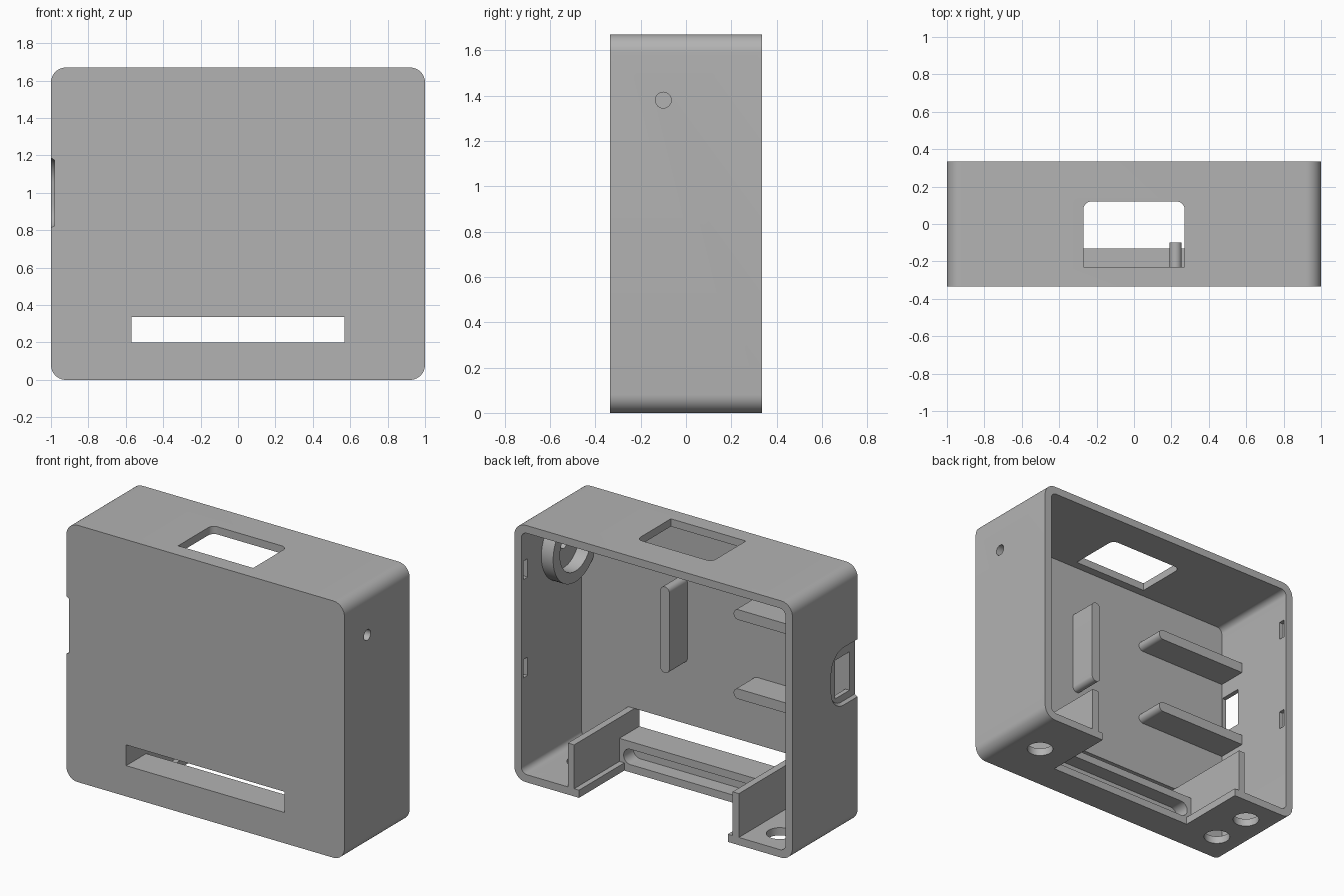
import bpy, bmesh
from math import cos, sin, pi

cube = bpy.data.objects.get("Cube")
if cube:
    bpy.data.objects.remove(cube, do_unlink=True)

GREY = (0.45, 0.45, 0.45, 1)
grey = bpy.data.materials.new("plain_grey")
grey.use_nodes = True
grey.diffuse_color = GREY
grey.node_tree.nodes["Principled BSDF"].inputs["Base Color"].default_value = GREY


def rounded(a0, a1, b0, b1, radii=0, steps=10):
    """Rectangle outline; radii run anticlockwise from the upper right corner."""
    if not isinstance(radii, tuple):
        radii = (radii,) * 4
    corners = [(a1, b1, -1, -1), (a0, b1, 1, -1), (a0, b0, 1, 1), (a1, b0, -1, 1)]
    pts = []
    for i, ((a, b, sa, sb), r) in enumerate(zip(corners, radii)):
        if r == 0:
            pts.append((a, b))
            continue
        for k in range(steps + 1):
            t = (i + k / steps) * pi / 2
            p = (a + sa * r + r * cos(t), b + sb * r + r * sin(t))
            if not pts or abs(p[0] - pts[-1][0]) + abs(p[1] - pts[-1][1]) > 1e-5:
                pts.append(p)
    if abs(pts[0][0] - pts[-1][0]) + abs(pts[0][1] - pts[-1][1]) < 1e-5:
        pts.pop()
    return pts


def circle(a, b, r, n=40):
    return [(a + r * cos(2 * pi * i / n), b + r * sin(2 * pi * i / n)) for i in range(n)]


def prism(name, outline, axis, lo, hi, taper=1):
    """Extrude an outline along an axis; taper scales the far end."""
    place = {"X": lambda a, b, d: (d, a, b),
             "Y": lambda a, b, d: (a, d, b),
             "Z": lambda a, b, d: (a, b, d)}[axis]
    ca = sum(p[0] for p in outline) / len(outline)
    cb = sum(p[1] for p in outline) / len(outline)
    bm = bmesh.new()
    near = [bm.verts.new(place(a, b, lo)) for a, b in outline]
    far = [bm.verts.new(place(ca + (a - ca) * taper, cb + (b - cb) * taper, hi))
           for a, b in outline]
    bm.faces.new(near)
    bm.faces.new(far)
    for i in range(len(near)):
        j = (i + 1) % len(near)
        bm.faces.new((near[i], near[j], far[j], far[i]))
    bmesh.ops.recalc_face_normals(bm, faces=bm.faces)
    mesh = bpy.data.meshes.new(name)
    bm.to_mesh(mesh)
    bm.free()
    mesh.materials.append(grey)
    obj = bpy.data.objects.new(name, mesh)
    bpy.context.collection.objects.link(obj)
    return obj


def cut(target, *shape):
    """Subtract a prism from the target and discard the cutter."""
    cutter = prism("cutter", *shape)
    cutter.hide_render = True
    mod = target.modifiers.new("cut", "BOOLEAN")
    mod.operation, mod.solver, mod.object = "DIFFERENCE", "EXACT", cutter
    bpy.context.view_layer.objects.active = target
    bpy.ops.object.modifier_apply(modifier=mod.name)
    bpy.data.objects.remove(cutter, do_unlink=True)


TOP, DEPTH, WALL = 1.67, 0.335, 0.05
FRONT = -DEPTH + WALL          # inner face of the front wall

# Shell, open at the back
shell = prism("enclosure_shell", rounded(-1, 1, 0, TOP, 0.08), "Y", -DEPTH, DEPTH)
cut(shell, rounded(-1 + WALL, 1 - WALL, WALL, TOP - WALL, 0.04), "Y", FRONT, 0.5)

# Front slit, top window and floor opening
cut(shell, rounded(-0.57, 0.57, 0.2, 0.335), "Y", -0.5, -0.2)
cut(shell, rounded(-0.27, 0.27, -0.23, 0.12, (0.04, 0.04, 0, 0)), "Z", 1.5, 1.8)
cut(shell, rounded(-0.535, 0.535, -0.13, 0.5), "Z", -0.1, 0.1)

# Round floor holes and the pin hole in one side
for x, y in ((0.76, 0), (-0.78, -0.13), (-0.78, 0.15)):
    cut(shell, circle(x, y, 0.08), "Z", -0.1, 0.1)
cut(shell, circle(-0.1, 1.38, 0.035, 24), "X", 0.9, 1.1)

# Port recess and port opening in the other side
cut(shell, rounded(-0.5, -0.06, 0.81, 1.19, 0.13), "X", -1.005, -0.98, 0.92)
cut(shell, rounded(-0.28, -0.13, 0.87, 1.12), "X", -1.1, -0.9)

# Lid catch notches inside both sides
for z in (0.72, 1.36):
    for side in (-1, 1):
        cut(shell, rounded(0.27, 0.315, z - 0.06, z + 0.06), "X", side * 0.9, side * 0.98)

# Slotted block behind the front wall
block = prism("slot_block", rounded(-0.57, 0.57, 0, 0.2), "Y", FRONT - 0.01, -0.13)
cut(block, rounded(-0.54, 0.54, 0.05, 0.15, 0.0499), "Y", -0.23, 0)
parts = [shell, block]

# Upright guards on each side of the floor opening
for side, label in ((1, "left"), (-1, "right")):
    lo, hi = sorted((side * 0.57, side * 0.615))
    parts.append(prism(label + "_guard", rounded(lo, hi, 0.03, 0.335), "Y", FRONT - 0.01, DEPTH))

# Board support ribs with round ends
parts.append(prism("upright_rib", rounded(0.19, 0.255, 0.73, 1.29, 0.032), "Y", FRONT - 0.01, -0.1))
for z, label in ((0.74, "lower"), (1.255, "upper")):
    parts.append(prism(label + "_rib", rounded(-0.97, -0.28, z - 0.033, z + 0.033, (0.0325, 0, 0, 0.0325)),
                       "Y", FRONT - 0.01, -0.09))

# Ring boss around the pin hole
boss = prism("ring_boss", circle(-0.1, 1.38, 0.23, 64), "X", 0.865, 0.97)
cut(boss, circle(-0.1, 1.38, 0.16, 48), "X", 0.8, 1.1)
parts.append(boss)

bpy.ops.object.select_all(action="DESELECT")
for obj in parts:
    obj.select_set(True)
bpy.context.view_layer.objects.active = shell
bpy.ops.object.shade_smooth_by_angle()
